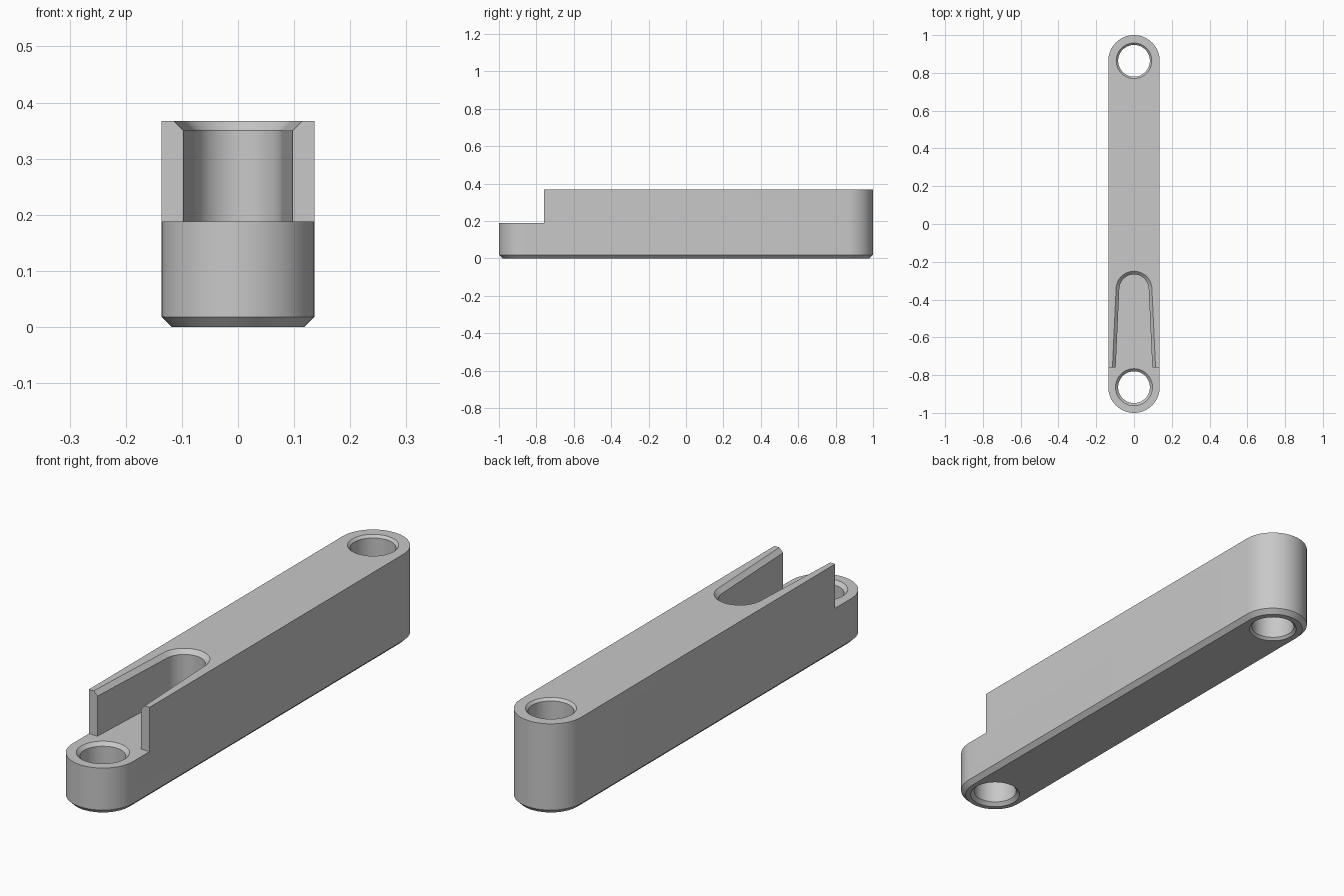
import bpy, bmesh, math

if "Cube" in bpy.data.objects:
    bpy.data.objects.remove(bpy.data.objects["Cube"])

HALF_W, TOP, STEP_Z, STEP_Y = 0.136, 0.367, 0.188, -0.76
END_Y = 1 - HALF_W
HOLE_R = 0.084

grey = bpy.data.materials.new("plain grey")
grey.use_nodes = True
colour = (0.58, 0.58, 0.58, 1)
grey.diffuse_color = colour
grey.node_tree.nodes["Principled BSDF"].inputs["Base Color"].default_value = colour


def loft(name, rings):
    """Closed solid skinned through matching rings, bottom to top."""
    bm = bmesh.new()
    loops = [[bm.verts.new(p) for p in ring] for ring in rings]
    n = len(loops[0])
    for a, b in zip(loops, loops[1:]):
        for i in range(n):
            j = (i + 1) % n
            bm.faces.new((a[i], a[j], b[j], b[i]))
    bm.faces.new(loops[0][::-1])
    bm.faces.new(loops[-1])
    bmesh.ops.recalc_face_normals(bm, faces=bm.faces)
    mesh = bpy.data.meshes.new(name)
    bm.to_mesh(mesh)
    bm.free()
    mesh.materials.append(grey)
    obj = bpy.data.objects.new(name, mesh)
    bpy.context.collection.objects.link(obj)
    return obj


def arc(r, y, z, start, end, steps):
    angles = [start + (end - start) * i / steps for i in range(steps + 1)]
    return [(r * math.cos(a), y + r * math.sin(a), z) for a in angles]


def stadium(r, z):
    return (arc(r, END_Y, z, 0, math.pi, 32)
            + arc(r, -END_Y, z, math.pi, 2 * math.pi, 32))


def circle(r, y, z):
    return arc(r, y, z, 0, 2 * math.pi, 64)[:-1]


def slot(grow, z):
    # tapered slot outline, widening towards the open front
    front_y = STEP_Y - 0.04
    w = 0.099 + grow
    return ([(w, front_y, z)] + arc(0.078 + grow, -0.345, z, 0, math.pi, 32)
            + [(-w, front_y, z)])


# Main bar with a chamfered bottom edge
body = loft("link_arm", [stadium(HALF_W - 0.018, 0), stadium(HALF_W, 0.018),
                         stadium(HALF_W, TOP)])

# Cutters: front step, tapered slot and the two chamfered pin holes
step = loft("step_cutter", [[(-0.3, -1.2, z), (0.3, -1.2, z),
                             (0.3, STEP_Y, z), (-0.3, STEP_Y, z)]
                            for z in (STEP_Z, 0.6)])
slot_cut = loft("slot_cutter", [slot(0, STEP_Z), slot(0, TOP - 0.017),
                                slot(0.017, TOP), slot(0.037, TOP + 0.02)])


def pin_hole(name, y, top, c):
    e = 0.02
    profile = [(HOLE_R + c + e, -e), (HOLE_R, c),
               (HOLE_R, top - c), (HOLE_R + c + e, top + e)]
    return loft(name, [circle(r, y, z) for r, z in profile])


cutters = [step, slot_cut,
           pin_hole("front_hole_cutter", -END_Y, STEP_Z, 0.014),
           pin_hole("back_hole_cutter", END_Y, TOP, 0.010)]

bpy.ops.object.select_all(action="DESELECT")
body.select_set(True)
bpy.context.view_layer.objects.active = body
for cutter in cutters:
    mod = body.modifiers.new(cutter.name, "BOOLEAN")
    mod.operation = "DIFFERENCE"
    mod.solver = "EXACT"
    mod.object = cutter
    bpy.ops.object.modifier_apply(modifier=mod.name)
    bpy.data.objects.remove(cutter)

bpy.ops.object.shade_smooth_by_angle(angle=math.radians(25))
